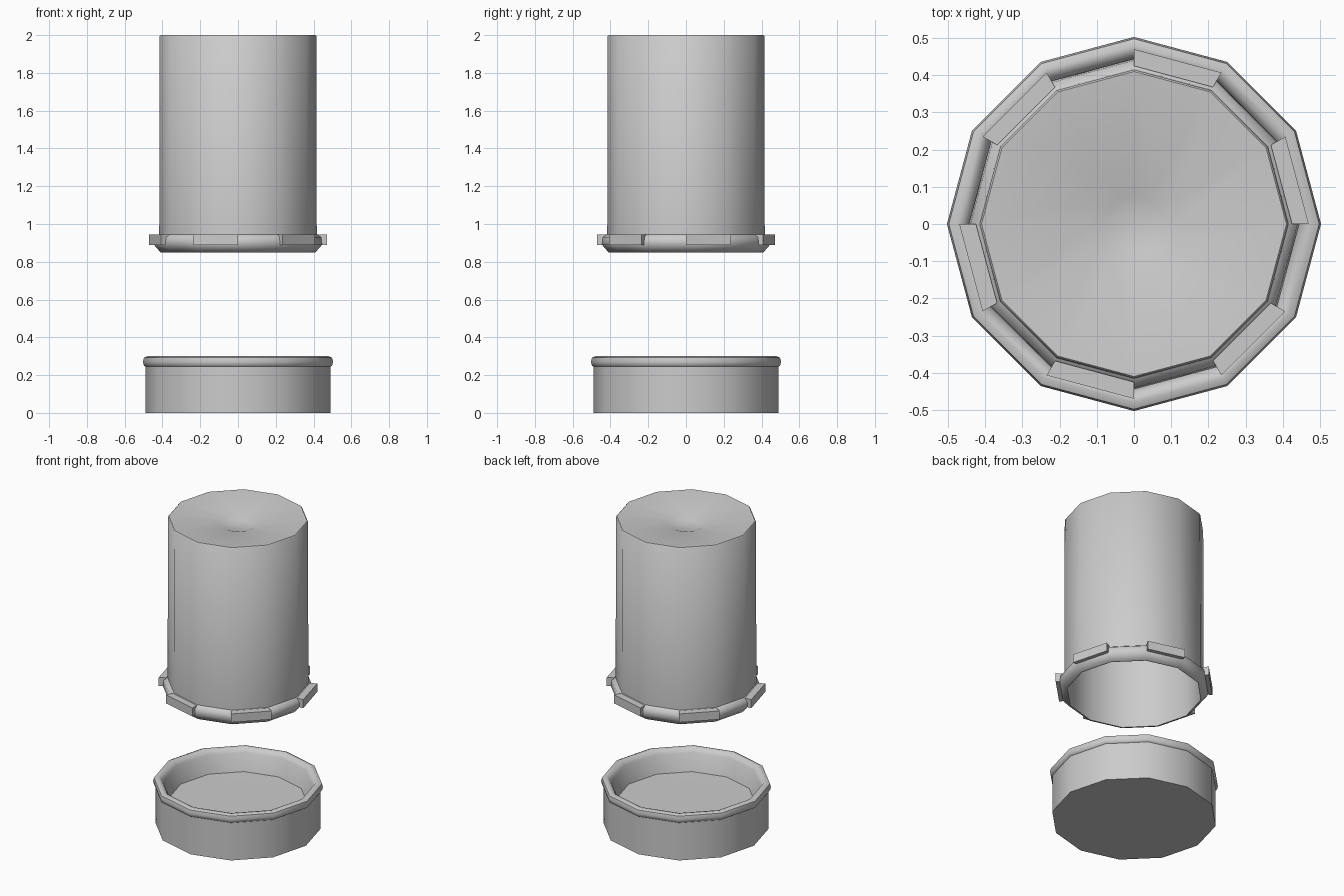
import bpy, bmesh
from math import radians, sin, cos

if "Cube" in bpy.data.objects:
    bpy.data.objects.remove(bpy.data.objects["Cube"])

SIDES = 12


def finish(bm, name, angle):
    bmesh.ops.remove_doubles(bm, verts=bm.verts, dist=1e-5)
    bmesh.ops.recalc_face_normals(bm, faces=bm.faces)
    mesh = bpy.data.meshes.new(name)
    bm.to_mesh(mesh)
    bm.free()
    ob = bpy.data.objects.new(name, mesh)
    bpy.context.collection.objects.link(ob)
    bpy.ops.object.select_all(action='DESELECT')
    ob.select_set(True)
    bpy.context.view_layer.objects.active = ob
    bpy.ops.object.shade_smooth_by_angle(angle=radians(angle))
    return ob


def point(r, z, deg):
    return (r * cos(radians(deg)), r * sin(radians(deg)), z)


def lathe(name, profile, angle=50):
    """Turn an (r, z) profile, starting and ending on the axis or closed."""
    bm = bmesh.new()
    verts = [bm.verts.new((r, 0, z)) for r, z in profile]
    edges = [bm.edges.new(p) for p in zip(verts, verts[1:])]
    bmesh.ops.spin(bm, geom=verts + edges, cent=(0, 0, 0), axis=(0, 0, 1),
                   angle=radians(360), steps=SIDES, use_merge=False)
    bmesh.ops.remove_doubles(bm, verts=bm.verts, dist=1e-5)
    return finish(bm, name, angle)


# Upturned hollow jar: dished base on top, flanged mouth below
lathe("jar", [
    (0, 1.95), (0.08, 1.955), (0.12, 1.97), (0.41, 2.0),   # dished base
    (0.415, 1.995), (0.417, 0.945),                        # outer wall
    (0.44, 0.93), (0.445, 0.89), (0.41, 0.85),             # flange
    (0.40, 0.85), (0.40, 1.97), (0.12, 1.94), (0, 1.93),   # inside
])

# Six locking lugs, one on every second facet of the flange
bm = bmesh.new()
for k in range(6):
    a, b = k * 60, k * 60 + 30
    low = [bm.verts.new(point(r, 0.89, d))
           for r, d in ((0.425, a), (0.47, a), (0.47, b), (0.425, b))]
    base = bm.faces.new(low)
    ext = bmesh.ops.extrude_face_region(bm, geom=[base], use_keep_orig=True)
    top = [v for v in ext["geom"] if isinstance(v, bmesh.types.BMVert)]
    bmesh.ops.translate(bm, verts=top, vec=(0, 0, 0.055))
finish(bm, "flange_lugs", 30)

# Shallow lid with a rolled rim
lathe("lid", [
    (0, 0), (0.49, 0), (0.49, 0.245),                      # underside and wall
    (0.498, 0.25), (0.503, 0.27), (0.498, 0.292),          # rolled rim
    (0.48, 0.30), (0.46, 0.295), (0.445, 0.27),
    (0.412, 0.16), (0, 0.155),                             # inside and floor
])
